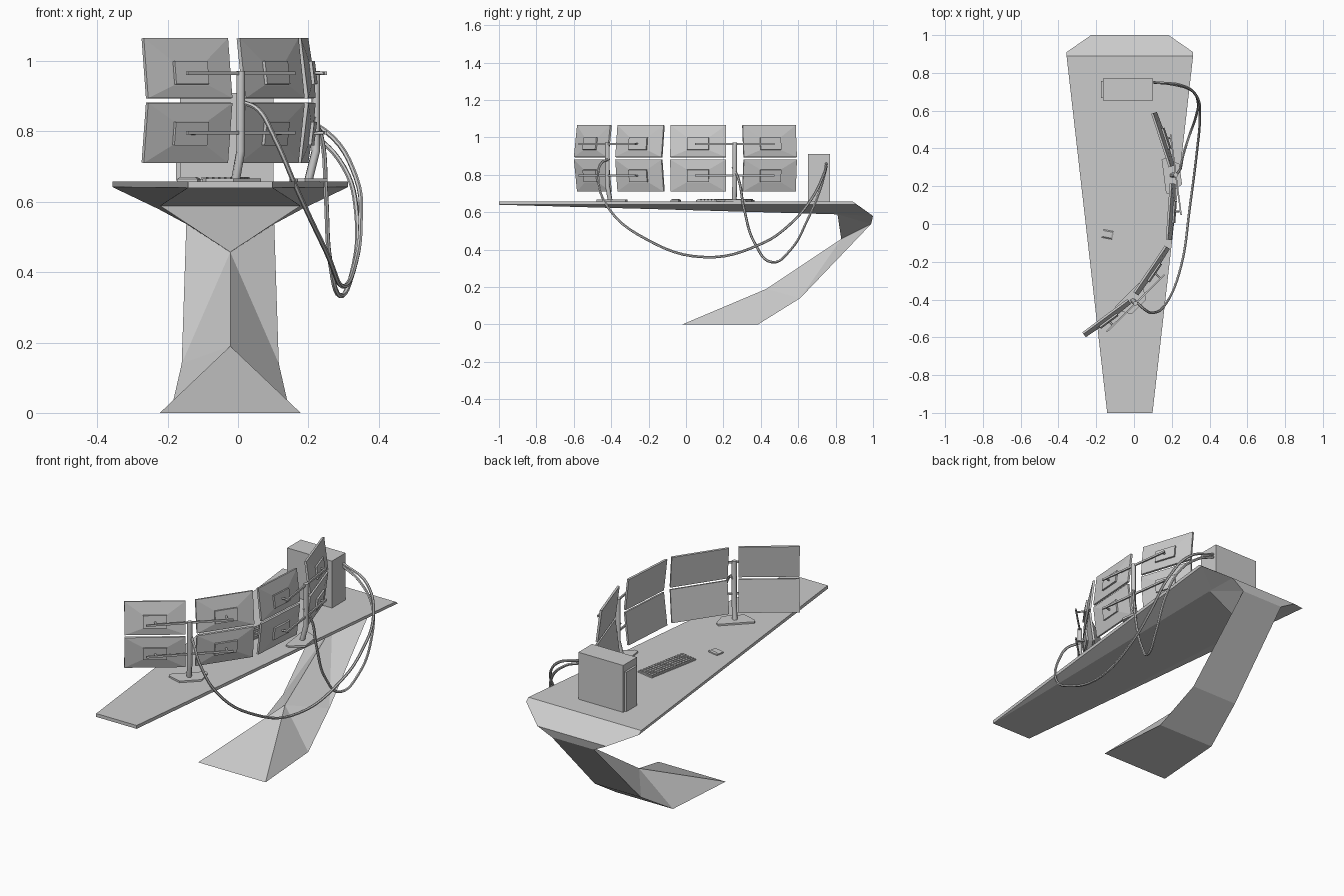
import bpy, bmesh, math
from mathutils import Matrix, Vector

if "Cube" in bpy.data.objects:
    bpy.data.objects.remove(bpy.data.objects["Cube"])

DESK_Z = 0.658
CX = -0.022


def mesh(name, verts, faces, M=Matrix()):
    bm = bmesh.new()
    vs = [bm.verts.new(M @ Vector(v)) for v in verts]
    for f in faces:
        bm.faces.new([vs[i] for i in f])
    bmesh.ops.recalc_face_normals(bm, faces=bm.faces)
    me = bpy.data.meshes.new(name)
    bm.to_mesh(me)
    bm.free()
    ob = bpy.data.objects.new(name, me)
    bpy.context.collection.objects.link(ob)
    return ob


def loft(name, rings, M=Matrix()):
    """Closed skin through equally sized rings of points."""
    n = len(rings[0])
    faces = [tuple(range(n)), tuple(range(n * (len(rings) - 1), n * len(rings)))]
    for k in range(len(rings) - 1):
        a = k * n
        faces += [(a + i, a + (i + 1) % n, a + n + (i + 1) % n, a + n + i) for i in range(n)]
    return mesh(name, [p for r in rings for p in r], faces, M)


def rect(hw, hh, y, dz=0):
    return [(-hw, y, dz - hh), (hw, y, dz - hh), (hw, y, dz + hh), (-hw, y, dz + hh)]


def box(name, c, s, M=Matrix()):
    hx, hz = s[0] / 2, s[2] / 2
    M = M @ Matrix.Translation(c)
    return loft(name, [rect(hx, hz, -s[1] / 2), rect(hx, hz, s[1] / 2)], M)


def tube(name, pts, r, M=Matrix(), smooth=False):
    cu = bpy.data.curves.new(name, 'CURVE')
    cu.dimensions = '3D'
    cu.bevel_depth, cu.bevel_resolution, cu.use_fill_caps = r, 1, True
    cu.resolution_u = 6
    sp = cu.splines.new('BEZIER' if smooth else 'POLY')
    P = sp.bezier_points if smooth else sp.points
    P.add(len(pts) - 1)
    for p, c in zip(P, pts):
        c = M @ Vector(c)
        if smooth:
            p.co, p.handle_left_type, p.handle_right_type = c, 'AUTO', 'AUTO'
        else:
            p.co = (*c, 1)
    ob = bpy.data.objects.new(name, cu)
    bpy.context.collection.objects.link(ob)
    bpy.ops.object.select_all(action='DESELECT')
    ob.select_set(True)
    bpy.context.view_layer.objects.active = ob
    bpy.ops.object.convert(target='MESH')
    if smooth:
        bpy.ops.object.shade_smooth_by_angle()
    return ob


def frame(a, b, z=0.0):
    """Local x runs a to b, local y points away from the user; also the length."""
    d = Vector(b) - Vector(a)
    m = (Vector(a) + Vector(b)) / 2
    return Matrix.Translation((m.x, m.y, z)) @ Matrix.Rotation(math.atan2(d.y, d.x), 4, 'Z')


def sym(pts):
    """Left and right copies of each point: indices 2i and 2i+1."""
    return [(CX + s * x, y, z) for x, y, z in pts for s in (-1, 1)]


# tapered desk top with sloping underside
top = sym([(0.12, -1, DESK_Z), (0.335, 0.89, DESK_Z), (0.12, -1, 0.64),
           (0.335, 0.91, 0.642), (0.205, 1.0, 0.58), (0.2, 0.83, 0.588)])
mesh("desk_top", top, [
    (0, 1, 3, 2), (0, 1, 5, 4), (2, 3, 7, 9, 8, 6), (4, 5, 11, 10), (10, 11, 9, 8),
    (0, 2, 6, 4), (1, 3, 7, 5), (4, 10, 6), (5, 11, 7), (6, 10, 8), (7, 11, 9)])

# faceted cantilever leg with a front ridge
leg = sym([(0.2, -0.02, 0), (0.17, 0.385, 0), (0.138, 0.61, 0.14),
           (0.125, 0.99, 0.537), (0.205, 1.0, 0.58), (0.2, 0.81, 0.589)])
leg += [(CX, 0.43, 0.19), (CX, 0.83, 0.457)]
faces = [(0, 1, 12), (0, 1, 3, 2), (2, 3, 5, 4), (4, 5, 7, 6), (6, 7, 9, 8),
         (8, 9, 11, 10), (10, 11, 13)]
for s in (0, 1):
    faces += [(s, 2 + s, 12), (2 + s, 4 + s, 12), (4 + s, 6 + s, 13), (4 + s, 13, 12),
              (6 + s, 10 + s, 13), (6 + s, 8 + s, 10 + s)]
mesh("cantilever_leg", leg, faces)

# computer case
box("computer_case", (-0.032, 0.711, DESK_Z + 0.126), (0.266, 0.116, 0.252))
box("case_front_panel", (-0.17, 0.711, DESK_Z + 0.108), (0.012, 0.09, 0.212))

# two monitor stands
ARM_Z = (0.965, 0.796)
stands = [frame((0.16, -0.265), (-0.15, -0.57)), frame((0.19, 0.47), (0.245, 0.05))]
for n, S in enumerate(stands):
    base = [(-0.09, -0.06), (0.09, -0.06), (0.095, -0.04), (0.055, 0.03), (-0.055, 0.03), (-0.095, -0.04)]
    loft(f"stand_base_{n}", [[(x, y, z) for x, y in base] for z in (DESK_Z - 0.002, DESK_Z + 0.009)], S)
    tube(f"stand_pole_{n}", [(0, -0.018, DESK_Z), (0, 0.004, 0.745), (0, 0.004, 0.972)], 0.013, S)
    for r, z in enumerate(ARM_Z):
        box(f"stand_arm_{n}_{r}", (0, 0.004, z), (0.43, 0.008, 0.01), S)

# four columns of monitors, each with an upper and a lower screen
columns = [((0.11, 0.585), (0.20, 0.31)), ((0.207, 0.21), (0.187, -0.08)),
           ((0.178, -0.125), (0.012, -0.37)), ((-0.022, -0.41), (-0.265, -0.59))]
for c, (a, b) in enumerate(columns):
    S = stands[1 if c < 2 else 0]
    for r, (z, tilt) in enumerate(((0.98, 7), (0.796, -7))):
        M = frame(a, b, z) @ Matrix.Rotation(math.radians(tilt), 4, 'X')
        dz = ARM_Z[r] - z
        loft(f"monitor_{c}_{r}", [rect(0.149, 0.086, -0.008), rect(0.149, 0.086, 0.003),
                                  rect(0.062, 0.036, 0.011, dz)], M)
        loft(f"monitor_mount_{c}_{r}", [rect(0.058, 0.033, 0.008, dz), rect(0.058, 0.033, 0.02, dz)], M)
        # short link from the mount to the arm
        p = M @ Vector((0, 0.015, dz))
        q = S.inverted() @ p
        tube(f"monitor_link_{c}_{r}", [p, S @ Vector((q.x, 0.004, ARM_Z[r]))], 0.005)

# keyboard with rows of keys, and mouse
K = Matrix.Translation((-0.035, 0.21, DESK_Z)) @ Matrix.Rotation(math.radians(-101), 4, 'Z')
box("keyboard_base", (0, 0, 0.003), (0.3, 0.095, 0.008), K)
bm = bmesh.new()
for i in range(15):
    for j in range(5):
        T = Matrix.Translation(((i - 7) * 0.0192, (j - 2) * 0.0175, 0.009))
        bmesh.ops.create_cube(bm, size=1, matrix=K @ T @ Matrix.Diagonal((0.015, 0.0135, 0.006, 1)))
me = bpy.data.meshes.new("keyboard_keys")
bm.to_mesh(me)
bm.free()
bpy.context.collection.objects.link(bpy.data.objects.new("keyboard_keys", me))
N = Matrix.Translation((-0.14, -0.055, DESK_Z)) @ Matrix.Rotation(math.radians(-101), 4, 'Z')
loft("mouse", [[(sx * w, sy * h, z) for sx, sy in ((-1, -1), (1, -1), (1, 1), (-1, 1))]
               for w, h, z in ((0.022, 0.03, -0.001), (0.022, 0.03, 0.007), (0.016, 0.022, 0.012))], N)

# hanging cables from the stands to the computer
tube("cable_long", [(0.01, -0.41, 0.885), (0.06, -0.455, 0.86), (0.10, -0.47, 0.79), (0.17, -0.42, 0.63),
                    (0.25, -0.22, 0.46), (0.297, 0.1, 0.36), (0.335, 0.4, 0.43), (0.348, 0.55, 0.53),
                    (0.335, 0.67, 0.67), (0.25, 0.735, 0.80), (0.10, 0.75, 0.86)], 0.007, smooth=True)
tube("cable_short", [(0.215, 0.25, 0.84), (0.238, 0.28, 0.78), (0.25, 0.31, 0.62), (0.262, 0.37, 0.43),
                     (0.29, 0.46, 0.333), (0.325, 0.56, 0.40), (0.338, 0.65, 0.56), (0.30, 0.71, 0.70),
                     (0.20, 0.74, 0.80), (0.10, 0.75, 0.845)], 0.007, smooth=True)
